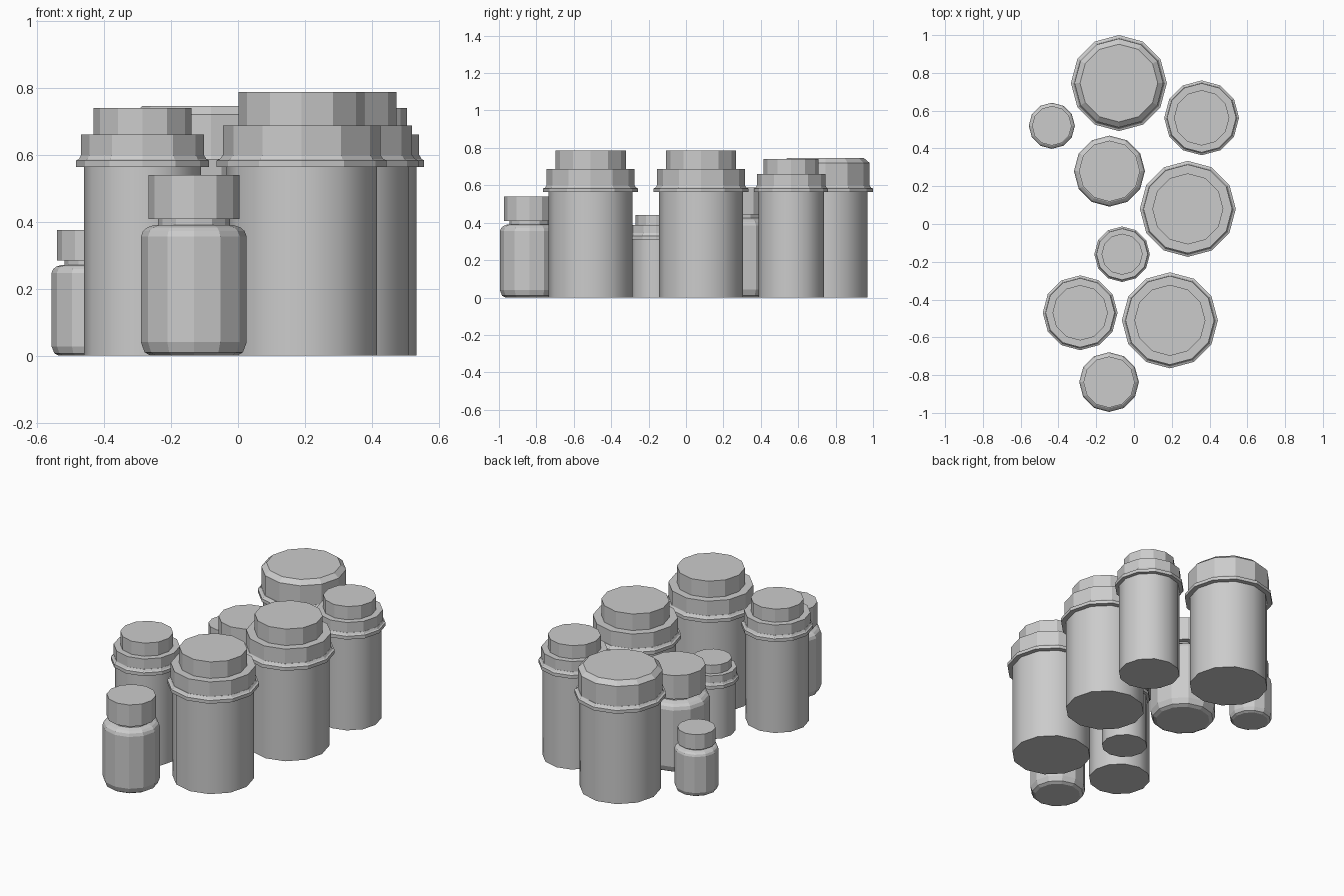
import bpy
import bmesh
import math

cube = bpy.data.objects.get("Cube")
if cube:
    bpy.data.objects.remove(cube, do_unlink=True)

SIDES = 12

grey = bpy.data.materials.new("plain_grey")
grey.use_nodes = True
grey.diffuse_color = (0.6, 0.6, 0.6, 1)
grey.node_tree.nodes["Principled BSDF"].inputs["Base Color"].default_value = (0.6, 0.6, 0.6, 1)


def lathe(name, x, y, profile, smooth=False):
    """Closed twelve-sided solid from (radius, height) pairs, bottom to top."""
    bm = bmesh.new()
    rings = []
    for r, z in profile:
        rings.append([bm.verts.new((r * math.cos(math.tau * i / SIDES),
                                    r * math.sin(math.tau * i / SIDES), z))
                      for i in range(SIDES)])
    for low, high in zip(rings, rings[1:]):
        for i in range(SIDES):
            j = (i + 1) % SIDES
            bm.faces.new((low[i], low[j], high[j], high[i]))
    bm.faces.new(rings[0][::-1])
    bm.faces.new(rings[-1])
    mesh = bpy.data.meshes.new(name)
    bm.to_mesh(mesh)
    bm.free()
    mesh.materials.append(grey)
    obj = bpy.data.objects.new(name, mesh)
    obj.location = (x, y, 0)
    bpy.context.collection.objects.link(obj)
    if smooth:
        bpy.ops.object.select_all(action='DESELECT')
        obj.select_set(True)
        bpy.context.view_layer.objects.active = obj
        bpy.ops.object.shade_smooth_by_angle(angle=math.radians(35))
    return obj


def jar(name, x, y, r, rim, step, top, domed=False):
    """Straight jar with a rim flange and a stepped or bevelled lid."""
    lathe(name + "_body", x, y, [(0.885 * r, 0), (0.885 * r, rim)], smooth=True)
    lathe(name + "_rim", x, y, [(r, rim), (r, rim + 0.02),
                                (0.96 * r, rim + 0.024), (0.93 * r, rim + 0.035)])
    lid = 0.925 * r
    if domed:
        profile = [(lid, rim + 0.03), (lid, step), (0.81 * r, top)]
    else:
        profile = [(lid, rim + 0.03), (lid, step), (0.74 * r, step), (0.74 * r, top)]
    lathe(name + "_lid", x, y, profile)


def bottle(name, x, y, r, height):
    """Round-shouldered bottle with a narrow neck and a plain cap."""
    k = height / 0.54
    lathe(name + "_body", x, y, [(0.82 * r, 0), (0.93 * r, 0.01 * k), (r, 0.04 * k),
                                 (r, 0.355 * k), (0.96 * r, 0.372 * k), (0.88 * r, 0.383 * k),
                                 (0.75 * r, 0.39 * k)])
    lathe(name + "_neck", x, y, [(0.68 * r, 0.385 * k), (0.68 * r, 0.412 * k)])
    lathe(name + "_cap", x, y, [(0.86 * r, 0.408 * k), (0.86 * r, height)])


# Large jars
jar("large_front_jar", 0.19, -0.51, 0.254, 0.563, 0.687, 0.787)
jar("large_middle_jar", 0.285, 0.08, 0.254, 0.563, 0.687, 0.787)
jar("large_back_jar", -0.08, 0.746, 0.254, 0.563, 0.72, 0.745, domed=True)

# Medium and small jars
jar("medium_front_jar", -0.285, -0.47, 0.198, 0.563, 0.66, 0.74)
jar("medium_back_jar", 0.358, 0.562, 0.198, 0.563, 0.66, 0.74)
jar("small_jar", -0.063, -0.16, 0.147, 0.31, 0.388, 0.44)

# Bottles
bottle("front_bottle", -0.132, -0.837, 0.158, 0.54)
bottle("middle_bottle", -0.13, 0.28, 0.188, 0.587)
bottle("small_bottle", -0.435, 0.52, 0.122, 0.375)
